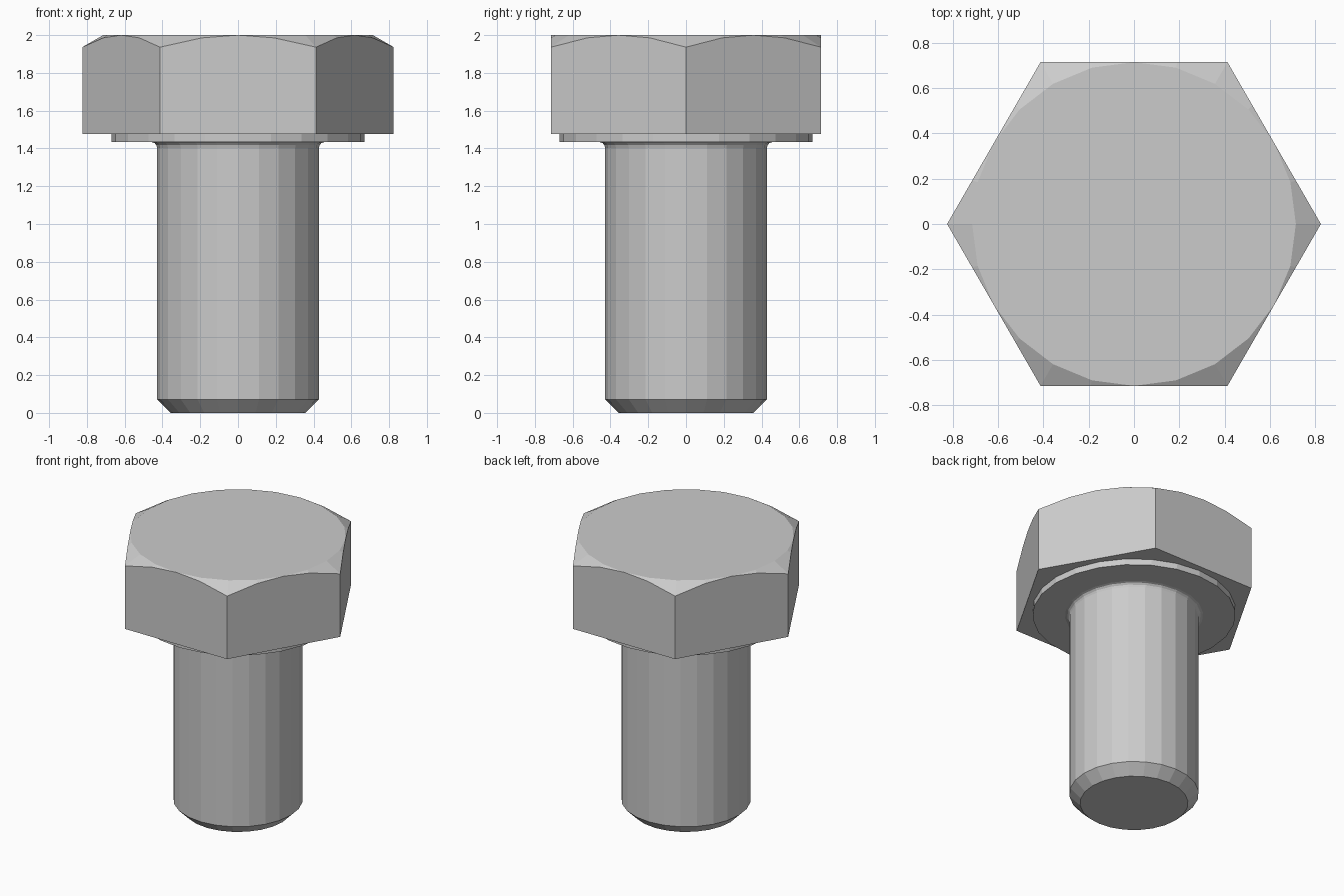
import bpy, bmesh
from math import pi, cos, sin, tan, radians

if "Cube" in bpy.data.objects:
    bpy.data.objects.remove(bpy.data.objects["Cube"])

N = 24             # sides around the bolt
APOTHEM = 0.714    # half the width across flats
TOP = 2.0


def circle(r, z):
    return [(r * cos(2 * pi * i / N), r * sin(2 * pi * i / N), z) for i in range(N)]


def hexagon(height):
    pts = []
    for i in range(N):
        a = 2 * pi * i / N
        r = APOTHEM / cos(a % (pi / 3) - pi / 6)   # corners on the x axis
        pts.append((r * cos(a), r * sin(a), height(r)))
    return pts


def loft(name, rings):
    bm = bmesh.new()
    loops = [[bm.verts.new(p) for p in ring] for ring in rings]
    for a, b in zip(loops, loops[1:]):
        for i in range(N):
            j = (i + 1) % N
            bm.faces.new((a[i], a[j], b[j], b[i]))
    bm.faces.new(loops[0][::-1])
    bm.faces.new(loops[-1])
    bmesh.ops.remove_doubles(bm, verts=bm.verts, dist=1e-4)
    bmesh.ops.recalc_face_normals(bm, faces=bm.faces)
    mesh = bpy.data.meshes.new(name)
    bm.to_mesh(mesh)
    bm.free()
    ob = bpy.data.objects.new(name, mesh)
    bpy.context.collection.objects.link(ob)
    return ob


# Chamfered tip, shank, fillet under the head, and washer face
profile = [(0.357, 0.0), (0.428, 0.071), (0.428, 1.403), (0.432, 1.418),
           (0.442, 1.429), (0.457, 1.433), (0.671, 1.433), (0.671, 1.477)]
rings = [circle(r, z) for r, z in profile]

# Hex head, its flats meeting a 30 degree cone at the top
rings.append(hexagon(lambda r: 1.477))
rings.append(hexagon(lambda r: TOP - (r - APOTHEM) * tan(radians(30))))
rings.append(circle(APOTHEM, TOP))

loft("hex_bolt", rings)
